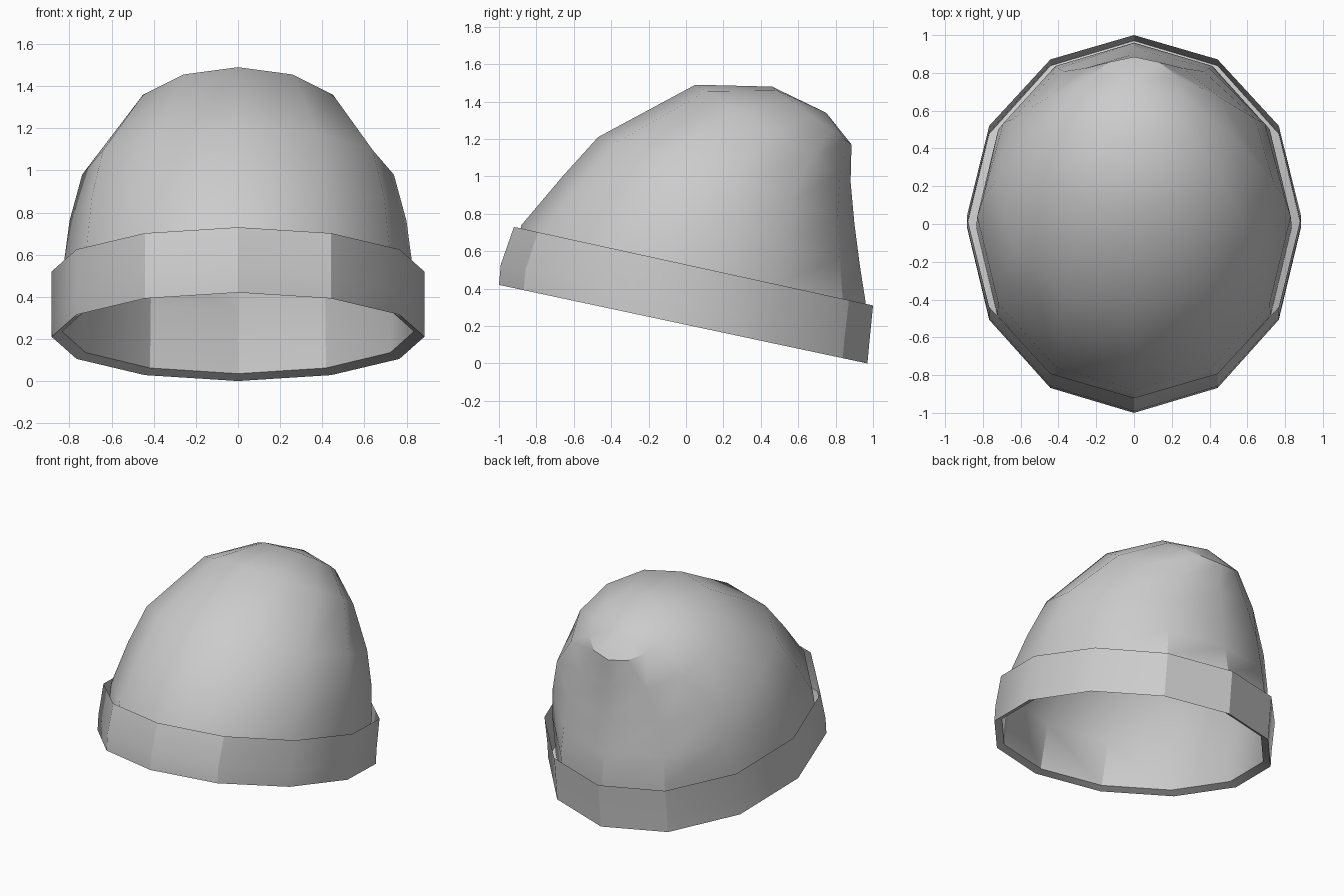
import bpy
import bmesh
import math

SIDES = 12

cube = bpy.data.objects.get("Cube")
if cube:
    bpy.data.objects.remove(cube, do_unlink=True)

grey = bpy.data.materials.new("grey_knit")
grey.use_nodes = True
colour = (0.6, 0.6, 0.6, 1.0)
grey.diffuse_color = colour
grey.node_tree.nodes["Principled BSDF"].inputs["Base Color"].default_value = colour


def tilted_ring(bm, front, back, half_width):
    """Ellipse of vertices on the plane through a front and a back (y, z) point."""
    ring = []
    for i in range(SIDES):
        a = math.tau * i / SIDES
        t = (1 - math.cos(a)) / 2
        y = front[0] + (back[0] - front[0]) * t
        z = front[1] + (back[1] - front[1]) * t
        ring.append(bm.verts.new((half_width * math.sin(a), y, z)))
    return ring


def loft(name, sections, tip=None):
    """Skin the rings from bottom to top, closed with a fan when a tip is given."""
    bm = bmesh.new()
    rings = [tilted_ring(bm, *s) for s in sections]
    for low, high in zip(rings, rings[1:]):
        for i in range(SIDES):
            j = (i + 1) % SIDES
            bm.faces.new((low[i], low[j], high[j], high[i]))
    if tip:
        top = bm.verts.new(tip)
        for i in range(SIDES):
            bm.faces.new((rings[-1][i], rings[-1][(i + 1) % SIDES], top))
    mesh = bpy.data.meshes.new(name)
    bm.to_mesh(mesh)
    bm.free()
    mesh.materials.append(grey)
    obj = bpy.data.objects.new(name, mesh)
    bpy.context.collection.objects.link(obj)
    bpy.ops.object.select_all(action="DESELECT")
    obj.select_set(True)
    bpy.context.view_layer.objects.active = obj
    bpy.ops.object.shade_smooth_by_angle(angle=math.radians(30))
    return obj


# Folded brim: inner lip, bottom edge, bulge, open top edge
loft("brim", [
    ((-0.95, 0.435), (0.92, 0.035), 0.835),
    ((-1.00, 0.42), (0.97, 0.00), 0.885),
    ((-0.99, 0.53), (0.98, 0.11), 0.885),
    ((-0.92, 0.73), (1.00, 0.31), 0.885),
])

# Crown: rises out of the brim lip and leans towards the back
loft("crown", [
    ((-0.95, 0.435), (0.92, 0.035), 0.835),
    ((-0.88, 0.74), (0.96, 0.33), 0.83),
    ((-0.66, 1.00), (0.93, 0.52), 0.80),
    ((-0.47, 1.21), (0.90, 0.75), 0.74),
    ((0.05, 1.49), (0.88, 0.97), 0.52),
    ((0.46, 1.48), (0.885, 1.17), 0.27),
], tip=(0, 0.75, 1.34))
